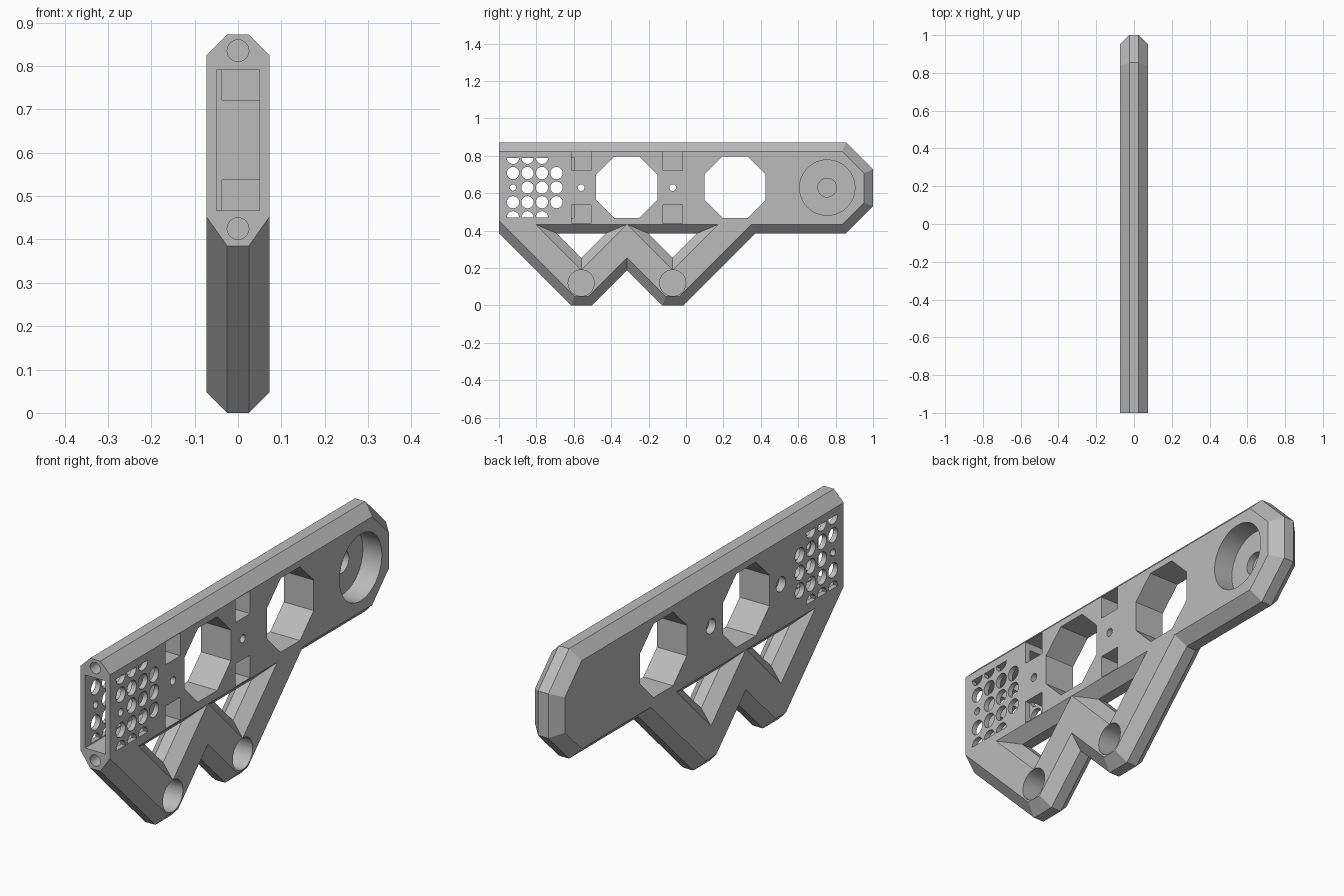
import bpy, bmesh
from math import pi, sin, cos
from mathutils import Vector

if "Cube" in bpy.data.objects:
    bpy.data.objects.remove(bpy.data.objects["Cube"], do_unlink=True)

HALF, RIM, BEVEL = 0.073, 0.025, 0.048   # half thickness, half rim width, chamfer
MID = 0.63                               # height of the beam's centre line

grey = bpy.data.materials.new("light_grey")
grey.use_nodes = True
grey.diffuse_color = (0.5, 0.5, 0.5, 1)
grey.node_tree.nodes["Principled BSDF"].inputs["Base Color"].default_value = (0.5, 0.5, 0.5, 1)


def loft(name, layers):
    """Solid through matching (y, z) outlines placed at rising x."""
    bm = bmesh.new()
    rings = [[bm.verts.new((x, y, z)) for y, z in outline] for x, outline in layers]
    n = len(rings[0])
    for a, b in zip(rings, rings[1:]):
        for i in range(n):
            j = (i + 1) % n
            bm.faces.new((a[i], a[j], b[j], b[i]))
    bm.faces.new(rings[0])
    bm.faces.new(rings[-1])
    bmesh.ops.recalc_face_normals(bm, faces=bm.faces)
    mesh = bpy.data.meshes.new(name)
    bm.to_mesh(mesh)
    bm.free()
    mesh.materials.append(grey)
    obj = bpy.data.objects.new(name, mesh)
    bpy.context.collection.objects.link(obj)
    return obj


def inset(outline, dist):
    """Mitred inset of a counter-clockwise outline; the y = -1 end stays flush."""
    pts = [Vector(p) for p in outline]
    result = []
    for i, p in enumerate(pts):
        sides = []
        for a, b in ((pts[i - 1], p), (p, pts[(i + 1) % len(pts)])):
            d = (b - a).normalized()
            flush = abs(a.x + 1) < 0.001 and abs(b.x + 1) < 0.001
            sides.append((Vector((-d.y, d.x)), 0 if flush else dist))
        (n1, d1), (n2, d2) = sides
        det = n1.x * n2.y - n1.y * n2.x
        result.append((p.x + (d1 * n2.y - d2 * n1.y) / det,
                       p.y + (n1.x * d2 - n2.x * d1) / det))
    return result


def arc(y, z, r, n=32, start=0.0, span=2 * pi):
    steps = n if span > 6 else n - 1
    return [(y + r * cos(start + span * i / steps), z + r * sin(start + span * i / steps))
            for i in range(n)]


def rect(y0, y1, z0, z1):
    return [(y0, z0), (y1, z0), (y1, z1), (y0, z1)]


# Beam with two V-shaped legs below it
outline = [(-1, 0.385), (-0.615, 0), (-0.503, 0), (-0.315, 0.188), (-0.127, 0),
           (-0.015, 0), (0.37, 0.385), (0.855, 0.385), (1, 0.53), (1, 0.727),
           (0.855, 0.872), (-1, 0.872)]
flat = inset(outline, BEVEL)
body = loft("beam_body", [(-HALF, flat), (-RIM, outline), (RIM, outline), (HALF, flat)])


def cut(cutter):
    cutter.hide_render = True
    mod = body.modifiers.new("cut", "BOOLEAN")
    mod.operation, mod.solver, mod.object = "DIFFERENCE", "EXACT", cutter
    bpy.context.view_layer.objects.active = body
    bpy.ops.object.modifier_apply(modifier=mod.name)
    bpy.data.objects.remove(cutter, do_unlink=True)


def cut_side(shape, x0=-0.1, x1=0.1):
    cut(loft("cutter", [(x0, shape), (x1, shape)]))


# Chamfered triangular gaps and round sockets in the legs
for y in (-0.56, -0.071):
    inner = [(y, 0.255), (y + 0.13, 0.385), (y - 0.13, 0.385)]
    outer = [(y, 0.189), (y + 0.243, 0.433), (y - 0.243, 0.433)]
    cut(loft("gap", [(-0.1, outer), (-HALF, outer), (-RIM, inner),
                     (RIM, inner), (HALF, outer), (0.1, outer)]))
    cut_side(arc(y, 0.12, 0.07), -0.05)

# Octagonal windows
for y in (-0.317, 0.262):
    cut_side(arc(y, MID + 0.002, 0.177, 8, pi / 8))

# Stepped round recess near the back end
cut_side(arc(0.755, MID, 0.148, 48), -0.02)
cut_side(arc(0.755, MID, 0.05), -0.05)

# Hollow front end
bpy.ops.mesh.primitive_cube_add(size=1, location=(0, -0.85, MID - 0.001))
cavity = bpy.context.object
cavity.scale = (0.1, 0.5, 0.324)
cut(cavity)

# Paired pockets with a counterbored screw hole between them
for y in (-0.56, -0.071):
    for z0, z1 in ((0.437, 0.537), (0.721, 0.822)):
        cut_side(rect(y - 0.052, y + 0.052, z0, z1), -0.037)
    cut_side(arc(y, MID, 0.018, 16))
    cut_side(arc(y, MID, 0.033, 16), -0.1, -0.04)

# Vent grid through both walls of the hollow end
for col in range(4):
    y = -0.925 + 0.0775 * col
    for row in (-1, 0, 1):
        small = col == 0 and row == 0
        cut_side(arc(y, MID + 0.078 * row, 0.017 if small else 0.033, 16))
    if col < 3:
        cut_side(arc(y, 0.789, 0.033, 9, pi, pi))
        cut_side(arc(y, 0.471, 0.033, 9, 0, pi))

# Pin holes in the front end
for z in (0.835, 0.425):
    bpy.ops.mesh.primitive_cylinder_add(vertices=24, radius=0.025, depth=0.3,
                                        location=(0, -1, z), rotation=(pi / 2, 0, 0))
    cut(bpy.context.object)

# Smooth round walls, sharp chamfers
bpy.ops.object.select_all(action="DESELECT")
body.select_set(True)
bpy.context.view_layer.objects.active = body
bpy.ops.object.shade_smooth_by_angle(angle=0.45)
